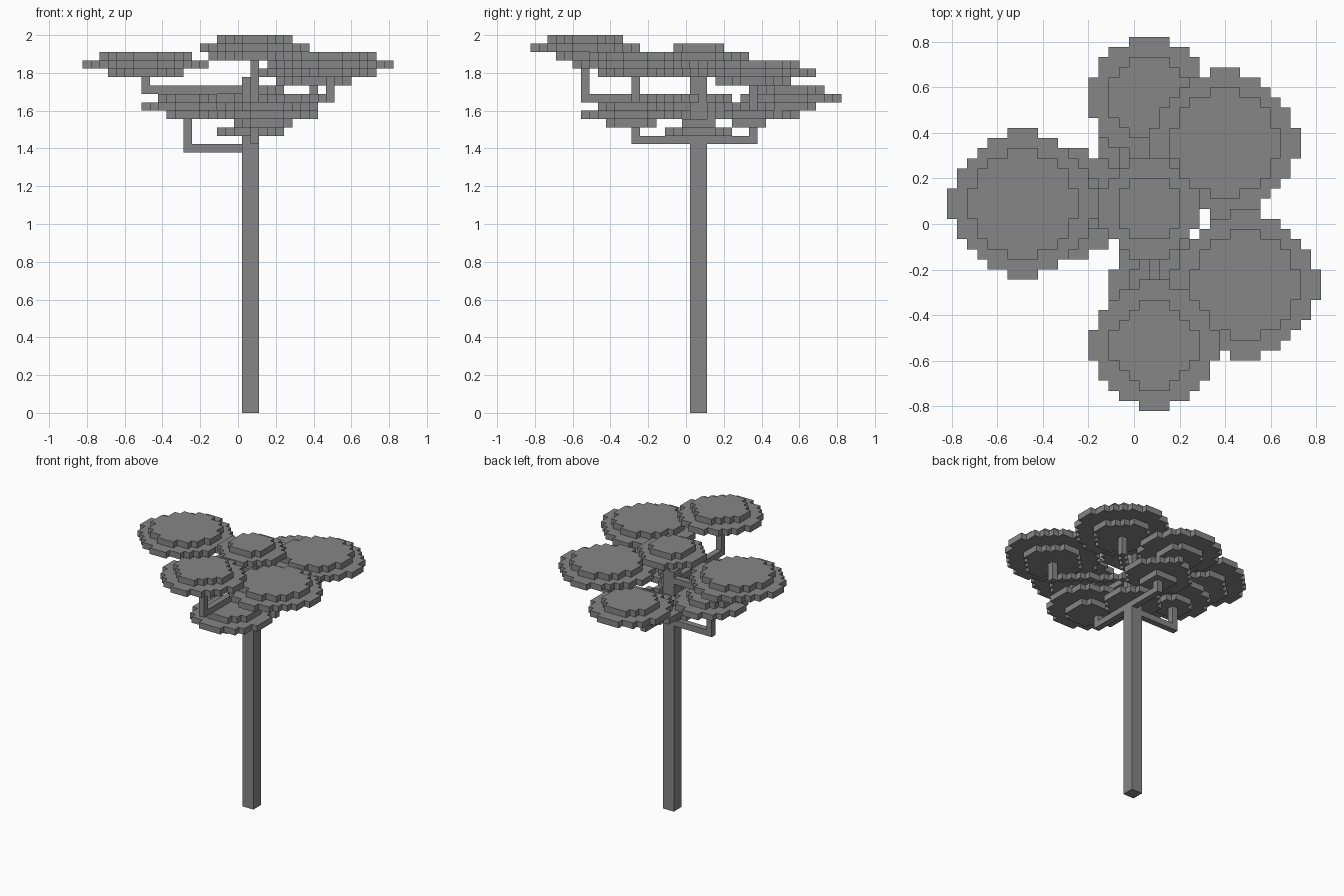
import bpy
import bmesh
from mathutils import Vector

if "Cube" in bpy.data.objects:
    bpy.data.objects.remove(bpy.data.objects["Cube"], do_unlink=True)

U = 2 / 45      # size of one block
MID = 18.5      # block coordinate of the model's centre

grey = bpy.data.materials.new("plain_grey")
grey.use_nodes = True
COLOUR = (0.24, 0.24, 0.24, 1)
grey.diffuse_color = COLOUR
grey.node_tree.nodes["Principled BSDF"].inputs["Base Color"].default_value = COLOUR


def build_blocks(name, cells):
    """Skin a set of block cells with only its outer faces."""
    bm = bmesh.new()
    for cell in cells:
        for axis in range(3):
            for side in (0, 1):
                near = list(cell)
                near[axis] += 2 * side - 1
                if tuple(near) in cells:
                    continue
                a, b = (axis + 1) % 3, (axis + 2) % 3
                ring = [(0, 0), (1, 0), (1, 1), (0, 1)]
                if not side:
                    ring.reverse()
                verts = []
                for s, t in ring:
                    p = Vector(cell)
                    p[axis] += side
                    p[a] += s
                    p[b] += t
                    verts.append(bm.verts.new((p - Vector((MID, MID, 0))) * U))
                bm.faces.new(verts)
    bmesh.ops.remove_doubles(bm, verts=bm.verts, dist=U / 100)
    bmesh.ops.dissolve_limit(bm, angle_limit=0.02, verts=bm.verts, edges=bm.edges)
    mesh = bpy.data.meshes.new(name)
    bm.to_mesh(mesh)
    bm.free()
    mesh.materials.append(grey)
    obj = bpy.data.objects.new(name, mesh)
    bpy.context.collection.objects.link(obj)


def disc(cx, cy, k, width):
    """One round layer of blocks; cx, cy is the centre in block edges."""
    r = (width - 1) / 2
    limit = r ** 1.9 + (1.2 if width % 2 else 2.8)
    cells = set()
    for s in range(width):
        for t in range(width):
            if abs(s - r) ** 1.9 + abs(t - r) ** 1.9 <= limit:
                cells.add((round(cx - width / 2) + s, round(cy - width / 2) + t, k))
    return cells


def box(lo, hi):
    return {(i, j, k) for i in range(lo[0], hi[0] + 1)
            for j in range(lo[1], hi[1] + 1) for k in range(lo[2], hi[2] + 1)}


def branch(i, j, low, top):
    """Level run out from the trunk, then an upright to the leaf pad."""
    cells = box((i, j, low), (i, j, top))
    steps = max(abs(i - 20), abs(j - 20))
    for n in range(steps + 1):
        cells.add((round(20 + (i - 20) * n / steps),
                   round(20 + (j - 20) * n / steps), low))
    return cells


# Trunk, thinning to a single block at the top
build_blocks("trunk", box((19, 19, 0), (20, 20, 39)) | box((20, 20, 40), (20, 20, 41)))

# Leaf pads: centre x, centre y, level of widest layer, width
pads = {
    "right_pad": (7.5, 20.5, 41, 15),
    "back_left_pad": (27.5, 26.5, 40, 15),
    "front_left_pad": (29.5, 12.5, 41, 15),
    "front_pad": (20.5, 6.5, 43, 13),
    "back_pad": (20, 31, 37, 12),
    "lower_right_pad": (12.5, 20.5, 36, 11),
    "lower_front_pad": (22, 12, 35, 12),
    "lower_back_pad": (20, 26, 35, 10),
    "crown_pad": (20, 20, 42, 10),
    "collar_pad": (20, 20, 33, 8),
}
for name, (cx, cy, k, width) in pads.items():
    cells = disc(cx, cy, k, width) | disc(cx, cy, k + 1, width - 4)
    if name not in ("crown_pad", "collar_pad"):
        cells |= disc(cx, cy, k - 1, width - 6)
    build_blocks(name, cells)

# Branches: end column, level of the run, top of the upright
branches = {
    "right_branch": (7, 20, 38, 39),
    "back_left_branch": (27, 26, 36, 38),
    "front_left_branch": (29, 12, 37, 39),
    "front_branch": (20, 6, 37, 41),
    "back_branch": (20, 31, 35, 36),
    "lower_right_branch": (12, 20, 31, 34),
    "lower_front_branch": (20, 12, 32, 34),
    "lower_back_branch": (20, 26, 32, 34),
}
for name, spec in branches.items():
    build_blocks(name, branch(*spec))
